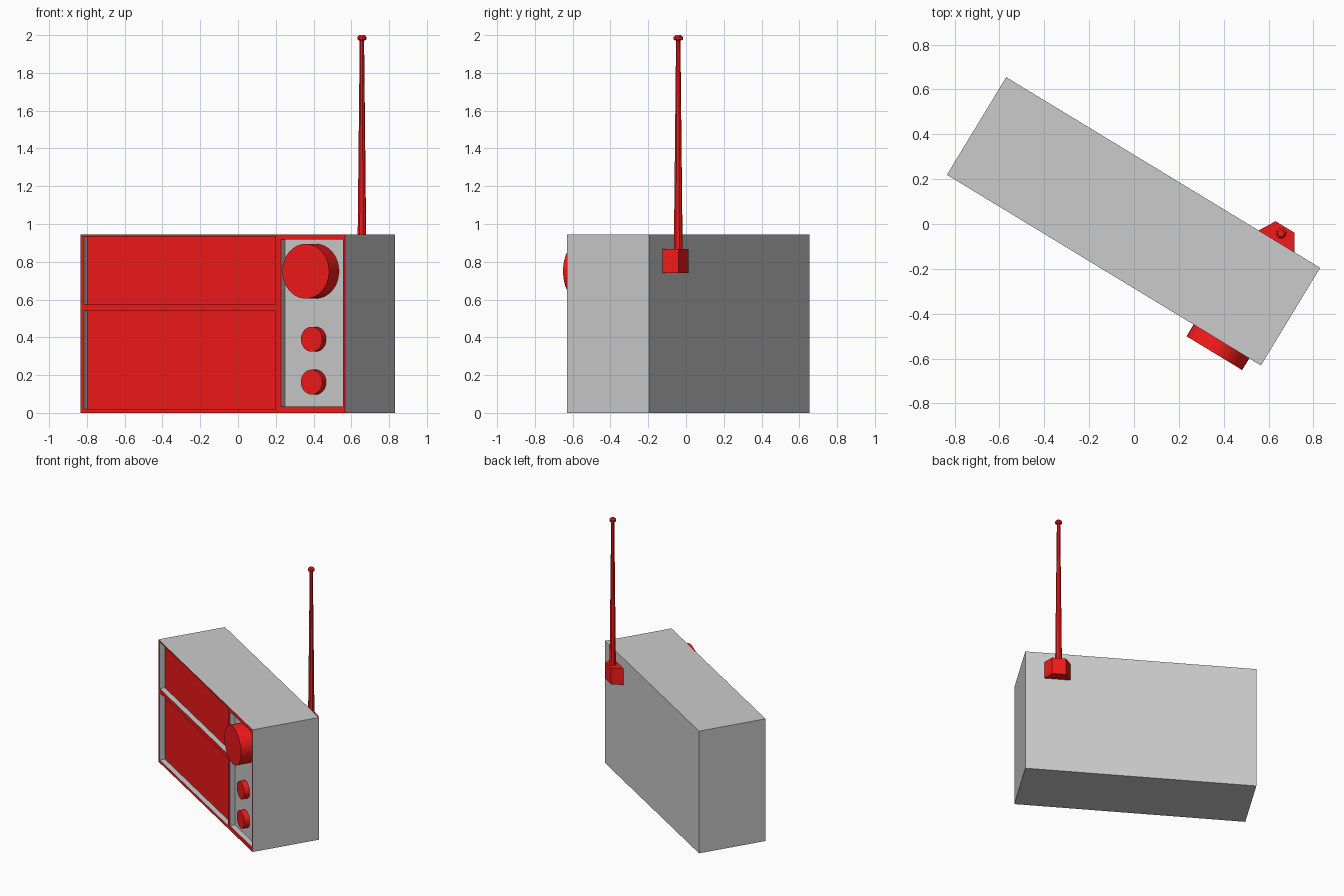
import bpy, bmesh, math
from mathutils import Matrix, Vector

if "Cube" in bpy.data.objects:
    bpy.data.objects.remove(bpy.data.objects["Cube"])

# The whole radio is built square to its own axes, then turned on the spot
TURN = Matrix.Translation((-0.002, 0.012, 0)) @ Matrix.Rotation(-math.atan2(0.85, 1.4), 4, 'Z')
W, D, H = 0.819, 0.2545, 0.945      # half width, half depth, height
RECESS = 0.04

red = bpy.data.materials.new("red")
red.diffuse_color = (0.9, 0.01, 0.01, 1)
red.use_nodes = True
red.node_tree.nodes["Principled BSDF"].inputs["Base Color"].default_value = red.diffuse_color


def finish(bm, name, mats):
    bmesh.ops.recalc_face_normals(bm, faces=bm.faces)
    me = bpy.data.meshes.new(name)
    bm.to_mesh(me)
    bm.free()
    for m in mats:
        me.materials.append(m)
    ob = bpy.data.objects.new(name, me)
    ob.matrix_world = TURN
    bpy.context.collection.objects.link(ob)
    return ob


def box(name, lo, hi, red_dir=None):
    """Box between two corners; the face looking along red_dir is red."""
    lo, hi = Vector(lo), Vector(hi)
    bm = bmesh.new()
    bmesh.ops.create_cube(bm, size=1, matrix=Matrix.Translation((lo + hi) / 2)
                          @ Matrix.Diagonal((*(hi - lo), 1)))
    bm.normal_update()
    for f in bm.faces:
        f.material_index = int(red_dir is not None and f.normal.dot(Vector(red_dir)) > 0.9)
    return finish(bm, name, [None, red])


def smooth(ob):
    bpy.ops.object.select_all(action='DESELECT')
    ob.select_set(True)
    bpy.context.view_layer.objects.active = ob
    bpy.ops.object.shade_smooth_by_angle(angle=math.radians(35))


# Case with a red front rim
case = box("radio_case", (-W, -D, 0), (W, D, H), (0, -1, 0))

# Front recesses: two red speaker panels and a grey control panel
for x0, x1, z0, z1, back in ((-0.798, 0.389, 0.573, 0.933, (0, 1, 0)),
                             (-0.798, 0.389, 0.021, 0.541, (0, 1, 0)),
                             (0.423, 0.807, 0.034, 0.918, None)):
    cutter = box("recess_cutter", (x0, -D - 0.1, z0), (x1, -D + RECESS, z1), back)
    cutter.hide_render = True
    mod = case.modifiers.new("recess", 'BOOLEAN')
    mod.operation, mod.solver, mod.object = 'DIFFERENCE', 'EXACT', cutter
    bpy.context.view_layer.objects.active = case
    bpy.ops.object.modifier_apply(modifier=mod.name)
    bpy.data.objects.remove(cutter)

# Knobs standing on the control panel
for name, z, r, length in (("tuning_knob", 0.75, 0.145, 0.101),
                           ("upper_small_knob", 0.39, 0.066, 0.041),
                           ("lower_small_knob", 0.163, 0.066, 0.041)):
    bm = bmesh.new()
    bmesh.ops.create_cone(bm, cap_ends=True, segments=32, radius1=r, radius2=r, depth=length,
                          matrix=Matrix.Translation((0.613, -D + RECESS - length / 2, z))
                          @ Matrix.Rotation(math.pi / 2, 4, 'X'))
    smooth(finish(bm, name, [red]))

# Wedge-shaped antenna mount on the back
bm = bmesh.new()
base = bm.faces.new([bm.verts.new((0.591 + x, y, 0.74)) for x, y in
                     ((-0.093, D), (0.093, D), (0.05, 0.329), (-0.05, 0.329))])
ext = bmesh.ops.extrude_face_region(bm, geom=[base], use_keep_orig=True)
bmesh.ops.translate(bm, vec=(0, 0, 0.128),
                    verts=[v for v in ext["geom"] if isinstance(v, bmesh.types.BMVert)])
finish(bm, "antenna_mount", [red])

# Tapered antenna with a small button tip, lathed from a profile
bm = bmesh.new()
SIDES = 8
rings = [[bm.verts.new((0.59 + r * math.cos(a), 0.296 + r * math.sin(a), z))
          for a in (math.tau * i / SIDES for i in range(SIDES))]
         for r, z in ((0.024, 0.86), (0.012, 1.97), (0.025, 1.977), (0.025, 1.99), (0.015, 2.0))]
for a, b in zip(rings, rings[1:]):
    for i in range(SIDES):
        j = (i + 1) % SIDES
        bm.faces.new((a[i], a[j], b[j], b[i]))
bm.faces.new(rings[0])
bm.faces.new(rings[-1])
finish(bm, "antenna", [red])
